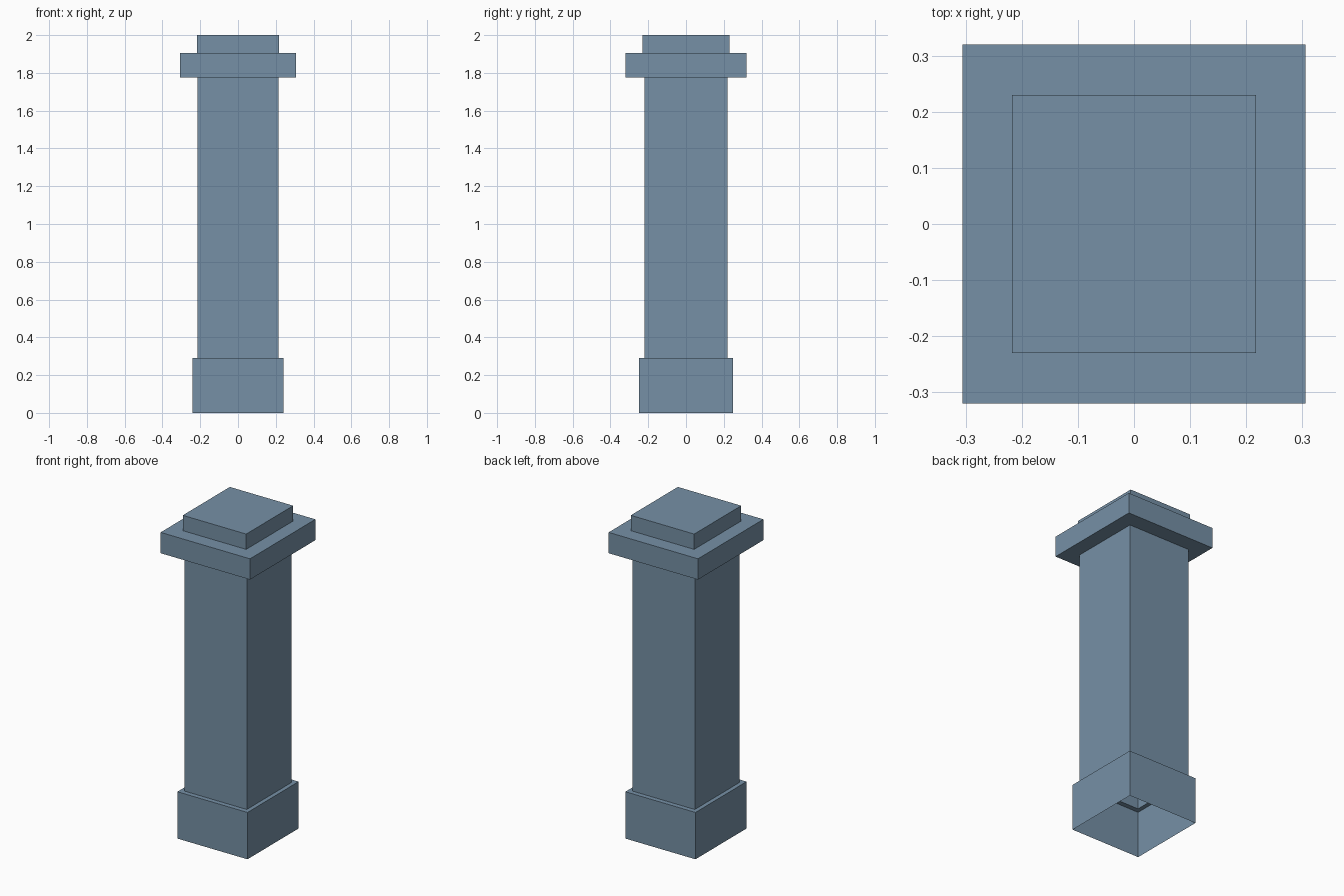
import bpy, bmesh

if "Cube" in bpy.data.objects:
    bpy.data.objects.remove(bpy.data.objects["Cube"])

# Stepped rectangular profile, bottom to top: half width x, half depth y, height z
PROFILE = [
    (0.24, 0.25, 0.0), (0.24, 0.25, 0.29),            # plinth
    (0.214, 0.22, 0.29), (0.214, 0.22, 1.776),        # shaft
    (0.306, 0.32, 1.776), (0.306, 0.32, 1.905),       # capital slab
    (0.217, 0.23, 1.905), (0.217, 0.23, 2.0),         # top block
]


def ring(bm, hx, hy, z):
    return [bm.verts.new((sx * hx, sy * hy, z))
            for sx, sy in ((-1, -1), (1, -1), (1, 1), (-1, 1))]


# Hollow pillar shell, open underneath and closed on top
bm = bmesh.new()
rings = [ring(bm, *p) for p in PROFILE]
for low, high in zip(rings, rings[1:]):
    for i in range(4):
        j = (i + 1) % 4
        bm.faces.new((low[i], low[j], high[j], high[i]))
bm.faces.new(rings[-1])

mesh = bpy.data.meshes.new("pillar")
bm.to_mesh(mesh)
bm.free()

# Blue-grey stone
stone = bpy.data.materials.new("blue_grey_stone")
stone.diffuse_color = (0.18, 0.28, 0.38, 1.0)
stone.use_nodes = True
stone.node_tree.nodes["Principled BSDF"].inputs["Base Color"].default_value = stone.diffuse_color
mesh.materials.append(stone)
bpy.context.collection.objects.link(bpy.data.objects.new("pillar", mesh))
